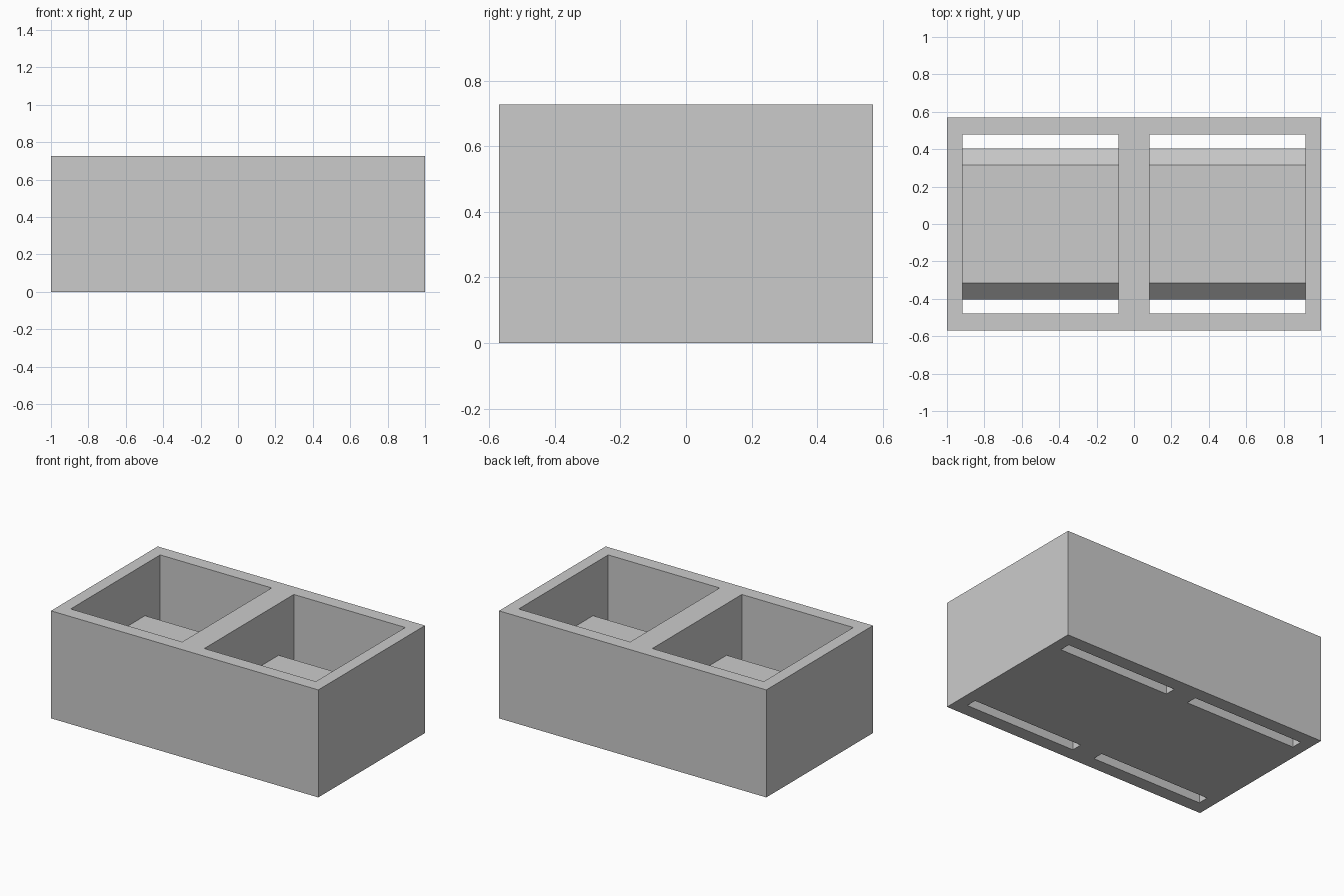
import bpy
import bmesh

cube = bpy.data.objects.get("Cube")
if cube:
    bpy.data.objects.remove(cube, do_unlink=True)

HALF_X, HALF_Y, HEIGHT = 1.0, 0.57, 0.727
WELL_IN, WELL_OUT = 0.083, 0.917

concrete = bpy.data.materials.new("plain grey")
concrete.use_nodes = True
grey = (0.6, 0.6, 0.6, 1)
concrete.diffuse_color = grey
concrete.node_tree.nodes["Principled BSDF"].inputs["Base Color"].default_value = grey


def prism(name, profile, x0, x1):
    """Extrude a closed (y, z) profile along x."""
    bm = bmesh.new()
    face = bm.faces.new([bm.verts.new((x0, y, z)) for y, z in profile])
    swept = bmesh.ops.extrude_face_region(bm, geom=[face])["geom"]
    moved = [v for v in swept if isinstance(v, bmesh.types.BMVert)]
    bmesh.ops.translate(bm, verts=moved, vec=(x1 - x0, 0, 0))
    bmesh.ops.recalc_face_normals(bm, faces=bm.faces)
    mesh = bpy.data.meshes.new(name)
    bm.to_mesh(mesh)
    bm.free()
    mesh.materials.append(concrete)
    obj = bpy.data.objects.new(name, mesh)
    bpy.context.collection.objects.link(obj)
    return obj


# Solid outer block
block = prism("twin_cell_block",
              [(-HALF_Y, 0), (HALF_Y, 0), (HALF_Y, HEIGHT), (-HALF_Y, HEIGHT)],
              -HALF_X, HALF_X)

# Well void: wraps over a raised floor with bevelled edges, leaving a slot
# through the base along the front and back walls
half = [(0.316, 0.378), (0.404, 0.29), (0.404, -0.1), (0.478, -0.1), (0.478, 0.9)]
void = half + [(-y, z) for y, z in reversed(half)]

for side, x0, x1 in (("left", WELL_IN, WELL_OUT), ("right", -WELL_OUT, -WELL_IN)):
    cutter = prism(side + "_well_cutter", void, x0, x1)
    cutter.hide_render = True
    cutter.hide_set(True)
    cut = block.modifiers.new(side + "_well", 'BOOLEAN')
    cut.operation = 'DIFFERENCE'
    cut.solver = 'EXACT'
    cut.object = cutter
